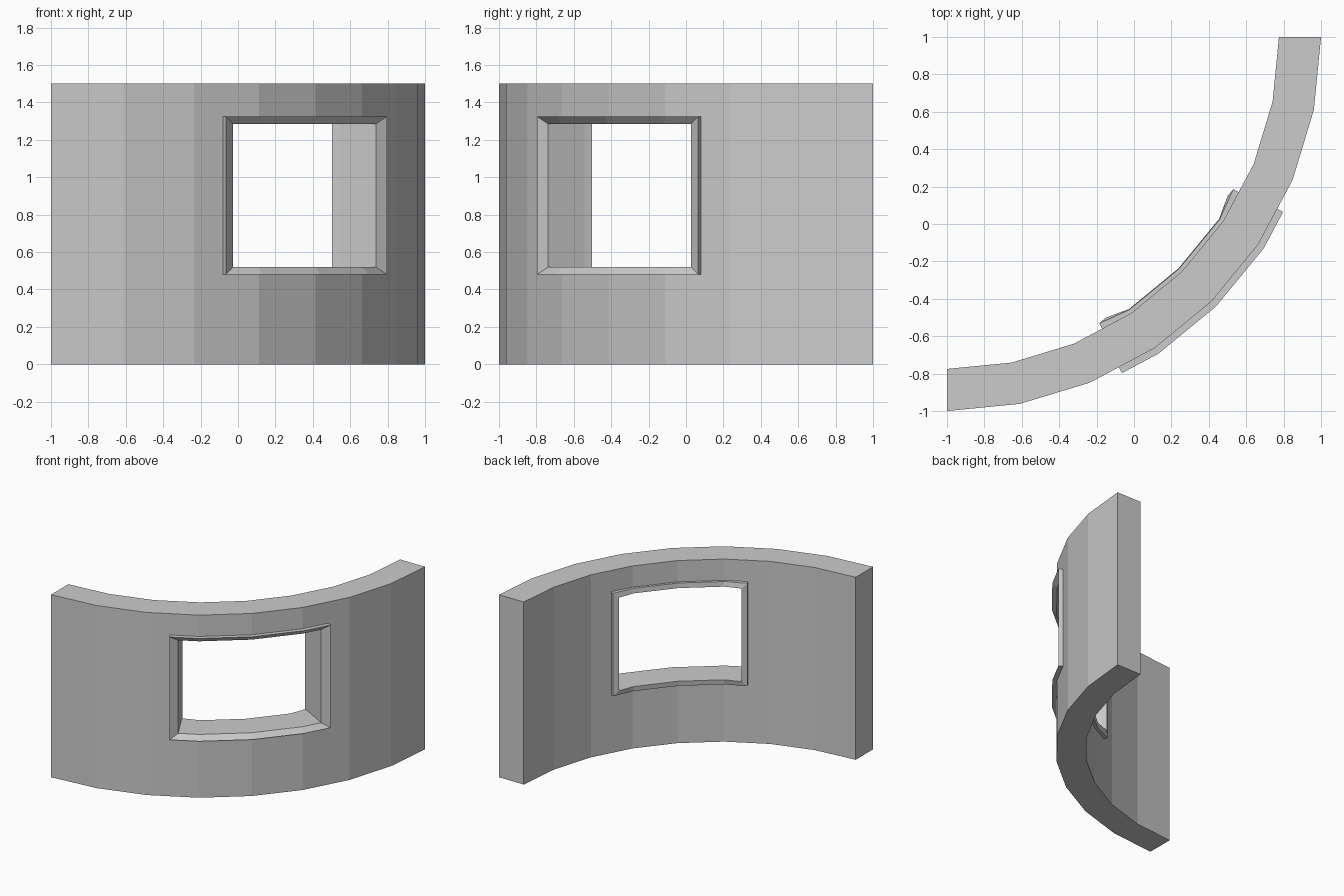
import bpy
import bmesh
from math import sin, cos, radians

cube = bpy.data.objects.get("Cube")
if cube:
    bpy.data.objects.remove(cube)

STEP = 11.25                 # degrees per flat facet
R_OUT, R_IN, HEIGHT = 2.0, 1.775, 1.5
MID_Z = 0.9025               # centre height of the window

grey = bpy.data.materials.new("light grey")
grey.use_nodes = True
colour = (0.6, 0.6, 0.6, 1)
grey.diffuse_color = colour
grey.node_tree.nodes["Principled BSDF"].inputs["Base Color"].default_value = colour


def arc_point(angle, radius, z):
    """Point on the faceted arc, lying on the flat chord between corners."""
    chord = radius * cos(radians(STEP / 2)) / cos(radians(angle % STEP - STEP / 2))
    return (-1 + chord * sin(radians(angle)), 1 - chord * cos(radians(angle)), z)


def finish(bm, name):
    bmesh.ops.remove_doubles(bm, verts=bm.verts, dist=1e-5)
    bmesh.ops.recalc_face_normals(bm, faces=bm.faces)
    mesh = bpy.data.meshes.new(name)
    bm.to_mesh(mesh)
    bm.free()
    mesh.materials.append(grey)
    obj = bpy.data.objects.new(name, mesh)
    bpy.context.collection.objects.link(obj)


# Curved wall: a grid of solid cells, with the window cells left out
bm = bmesh.new()
hole_start, hole_half = 28.5, 0.40
angles = sorted([i * STEP for i in range(9)] + [hole_start, 90 - hole_start])
levels = [0, MID_Z - hole_half, MID_Z + hole_half, HEIGHT]
grid = {(i, j, k): bm.verts.new(arc_point(a, r, z))
        for i, a in enumerate(angles)
        for j, z in enumerate(levels)
        for k, r in enumerate((R_OUT, R_IN))}


def solid(i, j):
    if not (0 <= i < len(angles) - 1 and 0 <= j < len(levels) - 1):
        return False
    return not (j == 1 and hole_start <= angles[i] < 90 - hole_start)


for i in range(len(angles) - 1):
    for j in range(len(levels) - 1):
        if not solid(i, j):
            continue
        corners = [(i, j), (i + 1, j), (i + 1, j + 1), (i, j + 1)]
        neighbours = [(i, j - 1), (i + 1, j), (i, j + 1), (i - 1, j)]
        for k in (0, 1):
            bm.faces.new([grid[c + (k,)] for c in corners])
        for n in range(4):
            if not solid(*neighbours[n]):
                a, b = corners[n], corners[(n + 1) % 4]
                bm.faces.new([grid[a + (0,)], grid[b + (0,)], grid[b + (1,)], grid[a + (1,)]])
finish(bm, "curved_wall")

# Window frame: rectangular rings following the arc, joined from outside to inside
# (start angle, half height, radius, radius at the two ends)
profile = [
    (27.5, 0.4225, R_OUT, R_OUT),       # outer lip foot
    (27.5, 0.4225, 2.036, 2.036),       # outer lip edge
    (29.25, 0.3825, R_OUT, R_OUT),      # bottom of the chamfer
    (29.25, 0.3825, R_IN, R_IN),        # through the wall
    (29.4, 0.3825, 1.75, 1.732),        # inner lip
    (28.0, 0.4225, 1.754, 1.743),       # inner lip edge
    (28.0, 0.4225, R_IN, R_IN),         # inner lip foot
]
bm = bmesh.new()
rings = []
for start, half, radius, end_radius in profile:
    run = [(start, end_radius)] + [(n * STEP, radius) for n in (3, 4, 5)]
    run.append((90 - start, end_radius))
    points = [arc_point(a, r, MID_Z - half) for a, r in run]
    points += [arc_point(a, r, MID_Z + half) for a, r in reversed(run)]
    rings.append([bm.verts.new(p) for p in points])
for n, ring in enumerate(rings):
    following = rings[(n + 1) % len(rings)]
    for i in range(len(ring)):
        j = (i + 1) % len(ring)
        bm.faces.new([ring[i], ring[j], following[j], following[i]])
finish(bm, "window_frame")
